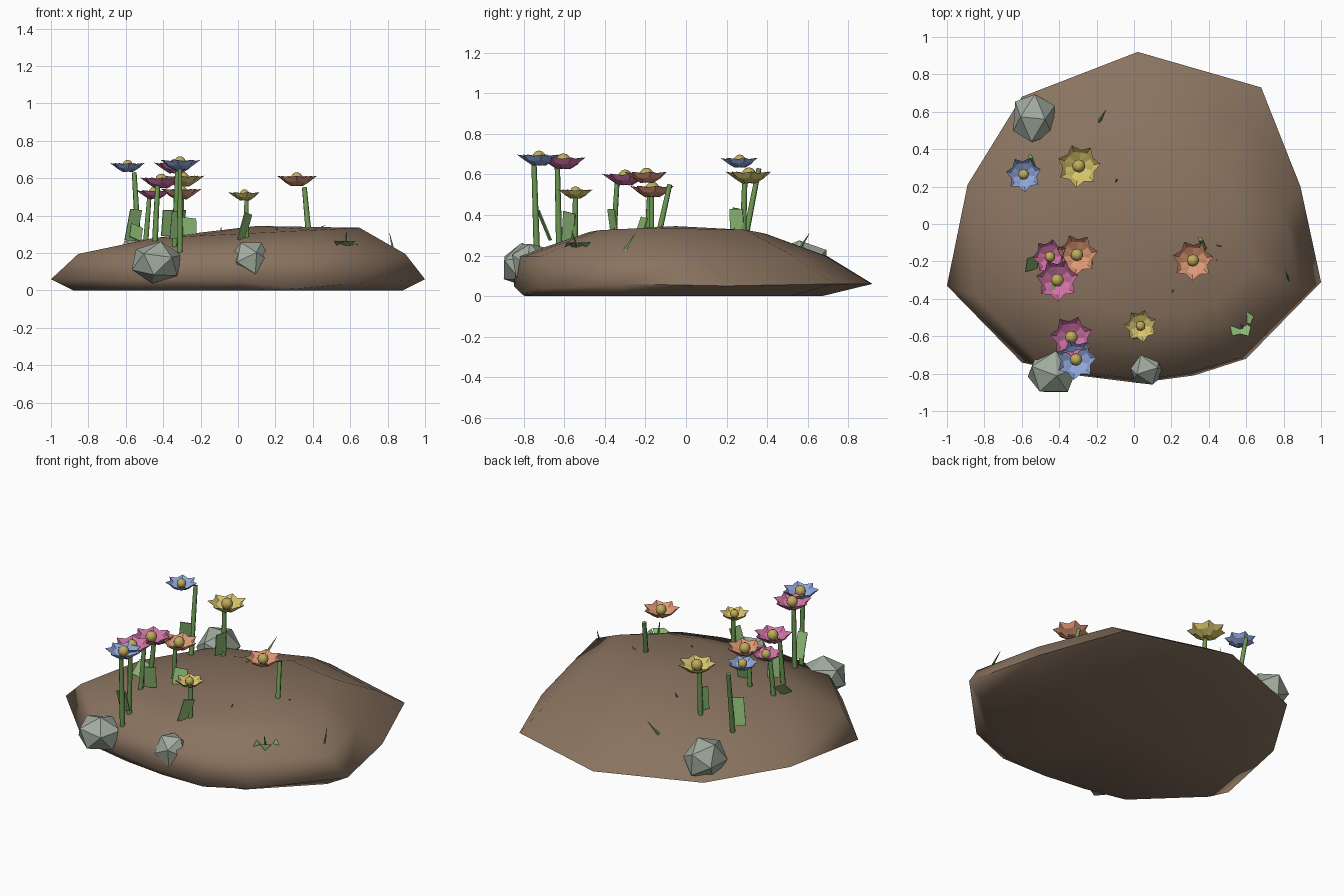
import bpy, bmesh, math
from mathutils import Vector, Matrix, Euler

if "Cube" in bpy.data.objects:
    bpy.data.objects.remove(bpy.data.objects["Cube"])


def material(name, *rgb):
    col = [(c / 255) ** 2.2 for c in rgb] + [1]
    m = bpy.data.materials.new(name)
    m.use_nodes = True
    m.diffuse_color = col
    m.node_tree.nodes["Principled BSDF"].inputs["Base Color"].default_value = col
    return m


soil = material("soil brown", 137, 115, 96)
stone = material("stone grey", 160, 170, 157)
stem_green = material("stem green", 108, 152, 84)
leaf_green = material("leaf green", 138, 184, 115)
blue = material("petal blue", 143, 165, 220)
pink = material("petal pink", 208, 115, 165)
orange = material("petal orange", 222, 152, 118)
yellow = material("petal yellow", 214, 196, 108)
centre_gold = material("centre gold", 190, 170, 92)


def finish(name, bm, mat, smooth=None):
    bmesh.ops.recalc_face_normals(bm, faces=bm.faces)
    me = bpy.data.meshes.new(name)
    bm.to_mesh(me)
    bm.free()
    me.materials.append(mat)
    ob = bpy.data.objects.new(name, me)
    bpy.context.collection.objects.link(ob)
    if smooth:
        bpy.ops.object.select_all(action="DESELECT")
        ob.select_set(True)
        bpy.context.view_layer.objects.active = ob
        bpy.ops.object.shade_smooth_by_angle(angle=math.radians(smooth))
    return ob


def bridge(bm, a, b):
    for i in range(len(a)):
        j = (i + 1) % len(a)
        bm.faces.new((a[i], a[j], b[j], b[i]))


def fan(bm, ring, point):
    tip = bm.verts.new(point)
    for i in range(len(ring)):
        bm.faces.new((ring[i], ring[(i + 1) % len(ring)], tip))


# Soil mound: one outline, scaled and shifted into rings
outline = [(0.02, 0.92, 0.06), (-0.6, 0.68, 0.06), (-0.89, 0.21, 0.06),
           (-1, -0.33, 0.06), (-0.6, -0.74, 0.06), (-0.3, -0.81, 0.06),
           (0.02, -0.85, 0.05), (0.32, -0.81, 0.01), (0.6, -0.72, 0.035),
           (1, -0.31, 0.06), (0.89, 0.2, 0.05), (0.68, 0.73, 0.06)]
bm = bmesh.new()
bottom = [bm.verts.new((x * 0.88, y * 0.83 - 0.09, 0)) for x, y, z in outline]
rim = [bm.verts.new(p) for p in outline]
shoulder = [bm.verts.new((x * 0.875 + 0.02, y * 0.865 - 0.096, 0.195)) for x, y, z in outline]
crown = []
for x, y, z in outline:
    cx = x * 0.55 + 0.1
    crown.append(bm.verts.new((cx, y * 0.5 - 0.07, 0.303 + 0.05 * cx)))
for low, high in ((bottom, rim), (rim, shoulder), (shoulder, crown)):
    bridge(bm, low, high)
fan(bm, bottom, (0, -0.05, 0))
fan(bm, crown, (0.1, -0.05, 0.345))
finish("soil_mound", bm, soil, 80)


# Faceted rocks
def rock(name, loc, size, turn):
    bm = bmesh.new()
    mat = Matrix.LocRotScale(Vector(loc), None, Vector(size)) @ Euler(turn).to_matrix().to_4x4()
    bmesh.ops.create_icosphere(bm, subdivisions=1, radius=1, matrix=mat)
    finish(name, bm, stone)


rock("front_left_rock", (-0.435, -0.79, 0.15), (0.145, 0.135, 0.115), (0.2, 0.1, 0.3))
rock("front_rock", (0.065, -0.77, 0.165), (0.112, 0.1, 0.11), (0.5, 0.3, 1.1))
rock("back_rock", (-0.535, 0.565, 0.16), (0.125, 0.15, 0.13), (0.3, 0.4, 0.6))


# Flowers
def rod(name, a, b, r1, r2, mat, sides=6):
    a, b = Vector(a), Vector(b)
    d = b - a
    m = Matrix.Translation((a + b) / 2) @ d.to_track_quat("Z", "Y").to_matrix().to_4x4()
    bm = bmesh.new()
    bmesh.ops.create_cone(bm, cap_ends=True, segments=sides, radius1=r1,
                          radius2=r2, depth=d.length, matrix=m)
    finish(name, bm, mat, 70 if sides > 4 else None)


def flower(name, head, size, petal, base, top, turn):
    rod(name + "_stem", base, top, 0.016, 0.013, stem_green)
    # Seven pointed petals joined into a shallow bowl
    bm = bmesh.new()
    n = 14
    rings = []
    for tip, valley, z in ((0.3, 0.3, -0.32), (0.68, 0.62, -0.12), (1, 0.74, 0.12)):
        ring = []
        for i in range(n):
            r = size * (valley if i % 2 else tip)
            a = turn + math.tau * i / n
            lift = z - 0.06 * (i % 2)
            ring.append(bm.verts.new(Vector(head) + Vector((r * math.cos(a), r * math.sin(a), size * lift))))
        rings.append(ring)
    bridge(bm, rings[0], rings[1])
    bridge(bm, rings[1], rings[2])
    fan(bm, rings[0], Vector(head) - Vector((0, 0, size * 0.36)))
    finish(name + "_petals", bm, petal)
    bm = bmesh.new()
    bmesh.ops.create_uvsphere(bm, u_segments=10, v_segments=6, radius=size * 0.3,
                              matrix=Matrix.Translation(Vector(head)))
    finish(name + "_centre", bm, centre_gold, 60)


flower("back_blue_flower", (-0.59, 0.265, 0.67), 0.095, blue,
       (-0.53, 0.28, 0.22), (-0.555, 0.36, 0.63), 0.3)
flower("back_yellow_flower", (-0.295, 0.31, 0.6), 0.117, yellow,
       (-0.3, 0.28, 0.25), (-0.3, 0.29, 0.57), 0.1)
flower("right_orange_flower", (0.315, -0.195, 0.6), 0.11, orange,
       (0.38, -0.14, 0.28), (0.355, -0.08, 0.55), 0.2)
flower("front_yellow_flower", (0.035, -0.545, 0.515), 0.088, yellow,
       (0.045, -0.55, 0.22), (0.045, -0.545, 0.49), 0.4)
flower("middle_orange_flower", (-0.305, -0.165, 0.53), 0.112, orange,
       (-0.34, -0.17, 0.25), (-0.33, -0.17, 0.5), 0.15)
flower("small_pink_flower", (-0.45, -0.175, 0.525), 0.095, pink,
       (-0.495, -0.19, 0.24), (-0.475, -0.18, 0.49), 0.5)
flower("middle_pink_flower", (-0.41, -0.3, 0.59), 0.115, pink,
       (-0.445, -0.36, 0.24), (-0.43, -0.34, 0.56), 0.25)
flower("front_pink_flower", (-0.335, -0.605, 0.67), 0.115, pink,
       (-0.34, -0.625, 0.2), (-0.325, -0.635, 0.64), 0.35)
flower("front_blue_flower", (-0.31, -0.725, 0.685), 0.11, blue,
       (-0.31, -0.735, 0.18), (-0.31, -0.75, 0.65), 0.1)


# Flat leaf plates beside the stems
def leaf(name, loc, width, height, turn):
    m = Matrix.LocRotScale(Vector(loc), Euler(turn), Vector((width, 0.006, height)))
    bm = bmesh.new()
    bmesh.ops.create_cube(bm, size=1, matrix=m)
    finish(name, bm, leaf_green)


leaf("back_blue_leaf", (-0.56, 0.26, 0.35), 0.07, 0.17, (0.2, 0.1, 0.5))
leaf("back_yellow_leaf", (-0.3, 0.25, 0.36), 0.07, 0.14, (0.1, 0, 1.2))
leaf("middle_orange_leaf", (-0.26, -0.22, 0.34), 0.08, 0.1, (-0.3, 0.1, 0.4))
leaf("middle_pink_leaf", (-0.375, -0.36, 0.36), 0.07, 0.14, (0.15, 0, 0.5))
leaf("small_pink_leaf", (-0.545, -0.21, 0.31), 0.07, 0.1, (-0.7, 0.4, 0.3))
leaf("front_yellow_leaf", (0.035, -0.58, 0.34), 0.07, 0.15, (0.2, 0.2, 1.0))
leaf("front_blue_leaf", (-0.33, -0.7, 0.35), 0.06, 0.16, (0.4, 0, 0.2))

# Low leafy plant
bm = bmesh.new()
for i in range(5):
    a = math.tau * i / 5 + 0.3
    out = Vector((math.cos(a), math.sin(a) * 1.3, 0))
    side = Vector((-math.sin(a), math.cos(a), 0)) * 0.035
    root = Vector((0.57, -0.52, 0.2))
    mid = root + out * 0.045 + Vector((0, 0, 0.065))
    end = root + out * 0.075 + Vector((0, 0, 0.04))
    bm.faces.new([bm.verts.new(p) for p in (root, mid - side, end, mid + side)])
finish("low_plant", bm, leaf_green)
rod("low_plant_shoot", (0.57, -0.52, 0.18), (0.58, -0.56, 0.31), 0.01, 0.002, stem_green, 4)

# Thin grass blades
blades = [((0.84, -0.33, 0.18), (0.81, -0.25, 0.31)), ((0.48, -0.25, 0.29), (0.44, -0.19, 0.34)),
          ((-0.19, 0.54, 0.2), (-0.15, 0.61, 0.31)), ((0.2, -0.38, 0.29), (0.21, -0.35, 0.34)),
          ((-0.1, 0.22, 0.28), (-0.09, 0.24, 0.34)), ((0.37, -0.1, 0.3), (0.47, -0.12, 0.35))]
for i, (a, b) in enumerate(blades):
    rod(f"grass_blade_{i + 1}", a, b, 0.012, 0.001, stem_green, 3)
